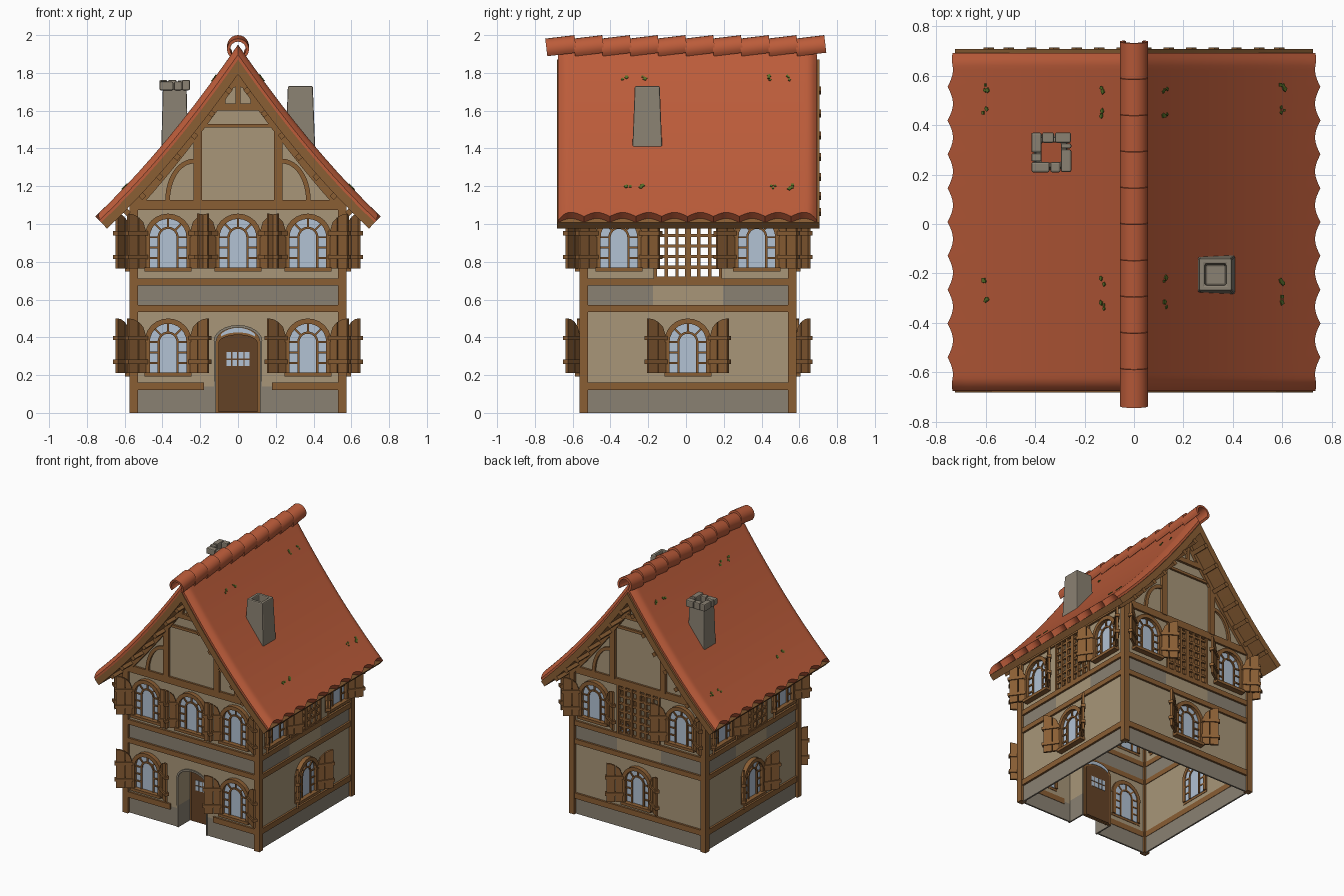
import bpy, bmesh, math, random
from mathutils import Matrix, Vector

if "Cube" in bpy.data.objects:
    bpy.data.objects.remove(bpy.data.objects["Cube"])
random.seed(4)
T, R = Matrix.Translation, Matrix.Rotation
PI = math.pi


def material(name, *rgb):
    lin = [((c / 255 + 0.055) / 1.055) ** 2.4 for c in rgb]
    m = bpy.data.materials.new(name)
    m.diffuse_color = (*lin, 1)
    m.use_nodes = True
    m.node_tree.nodes["Principled BSDF"].inputs["Base Color"].default_value = m.diffuse_color
    return m


TILE = material("roof tile red", 188, 92, 58)
PLASTER = material("beige plaster", 168, 150, 120)
STONE = material("grey stone", 138, 129, 114)
WOOD = material("timber brown", 138, 94, 52)
DARK = material("dark door wood", 100, 66, 38)
GLASS = material("pale blue glass", 178, 194, 212)
MOSS = material("moss green", 88, 112, 40)

parts = {}


def part(name, mat):
    if name not in parts:
        parts[name] = (bmesh.new(), mat)
    return parts[name][0]


def loft(bm, loops, caps=True):
    rings = [[bm.verts.new(p) for p in l] for l in loops]
    n = len(rings[0])
    for a, b in zip(rings, rings[1:]):
        for i in range(n):
            bm.faces.new((a[i], a[(i + 1) % n], b[(i + 1) % n], b[i]))
    if caps:
        bm.faces.new(rings[0])
        bm.faces.new(rings[-1])


def prism(name, mat, M, pts, y0, y1):
    """Extrude an xz outline from y0 to y1."""
    loft(part(name, mat), [[M @ Vector((x, y, z)) for x, z in pts] for y in (y0, y1)])


def box(name, mat, M, x0, x1, y0, y1, z0, z1):
    prism(name, mat, M, [(x0, z0), (x1, z0), (x1, z1), (x0, z1)], y0, y1)


def arc(cx, cz, rx, rz, a0=0, a1=180, n=12):
    return [(cx + rx * math.cos(math.radians(a0 + (a1 - a0) * i / n)),
             cz + rz * math.sin(math.radians(a0 + (a1 - a0) * i / n))) for i in range(n + 1)]


def band(cx, cz, rx, rz, w, a0=0, a1=180, n=12):
    return arc(cx, cz, rx, rz, a0, a1, n) + arc(cx, cz, rx - w, rz - w, a1, a0, n)


# Roof curve helpers
def prof(x):
    return 1.95 - 1.46 * abs(x) + 0.338 * x * x


def slope_at(x):
    return -1.46 + 0.676 * abs(x)


def roof_pt(x, y, t):
    d = slope_at(x)
    L = math.hypot(1, d)
    if abs(x) < 1e-6:
        return (0, y, prof(0) - t * L)
    return (math.copysign(max(0, abs(x) + t * d / L), x), y, prof(x) - t / L)


def on_roof(side, x, y, t):
    return Matrix.Diagonal((side, 1, 1, 1)) @ T(roof_pt(x, y, t)) @ R(math.atan(-slope_at(x)), 4, 'Y')


def roof_slab(name, mat, t0, t1, ys, scallop, edge):
    loops = []
    for y in ys:
        cut = scallop * abs(math.sin(PI * (y - ys[0]) / 0.137))
        d = min(y - ys[0], ys[-1] - y)
        drop = edge * max(0, 1 - d / 0.05) ** 2
        xs = [0.0755 * i for i in range(-10, 11)]
        xs[0] += cut
        xs[-1] -= cut
        loops.append([roof_pt(x, y, t0 + drop) for x in xs] + [roof_pt(x, y, t1) for x in reversed(xs)])
    loft(part(name, mat), loops)


W, YC = 0.555, 0.01                      # wall half width, house centre in y
F0, F1 = -W, -W + 0.012                  # wall faces in side-local y


def window(M, u, z):
    c = z + 0.165
    Mu = M @ T((u, 0, 0))
    prism("window_glass", GLASS, Mu, [(-0.1, z), (0.1, z)] + arc(0, c, 0.1, 0.1), -0.562, -0.536)
    for s in (-1, 1):
        a, b = sorted((s * 0.097, s * 0.122))
        box("window_frames", WOOD, Mu, a, b, -0.585, -0.53, z, c)
        box("window_bars", WOOD, Mu, s * 0.05 - 0.006, s * 0.05 + 0.006, -0.572, -0.53, z, c)
        a, b = sorted((s * 0.05, s * 0.1))
        for h in (0.055, 0.11, 0.165):
            box("window_bars", WOOD, Mu, a, b, -0.57, -0.532, z + h - 0.005, z + h + 0.005)
        # Half-arch shutter standing open, two boards and two battens
        Ms = Mu @ T((s * 0.112, -0.572, z)) @ R(math.radians(-s * 35), 4, 'Z') @ Matrix.Diagonal((s, 1, 1, 1))
        for x0, x1 in ((0.0, 0.058), (0.062, 0.122)):
            top = [(x, 0.165 + math.sqrt(0.125 ** 2 - (0.125 - x) ** 2)) for x in (x1, (x0 + x1) / 2, x0)]
            prism("shutters", WOOD, Ms, [(x0, 0), (x1, 0)] + top, -0.008, 0.008)
        for h in (0.05, 0.175):
            box("shutter_battens", WOOD, Ms, 0.005, 0.132, -0.016, 0.016, h, h + 0.022)
    prism("window_frames", WOOD, Mu, band(0, c, 0.125, 0.125, 0.028), -0.588, -0.53)
    prism("window_bars", WOOD, Mu, band(0, c, 0.056, 0.056, 0.012), -0.572, -0.53)
    for ang in (45, 90, 135):
        Mr = Mu @ T((0, 0, c)) @ R(math.radians(-ang), 4, 'Y')
        box("window_bars", WOOD, Mr, 0.05, 0.1, -0.57, -0.532, -0.005, 0.005)
    box("window_sills", WOOD, Mu, -0.125, 0.125, -0.597, -0.54, z - 0.017, z + 0.004)


for k in range(4):                       # 0 front, 1 right, 2 back, 3 left
    M = T((0, YC, 0)) @ R(k * PI / 2, 4, 'Z')
    box("corner_posts", WOOD, M, 0.53, 0.575, -0.575, -0.53, 0, 1.12)
    for z0, z1 in ((0.535, 0.572), (0.675, 0.712), (1.075, 1.128)):
        box("beams", WOOD, M, -0.535, 0.535, -0.57, -0.538, z0, z1)
    if k == 0:
        # Front: doorway cut out of plinth and plaster
        for a, b in ((-W, -0.125), (0.125, W)):
            box("stone_plinth", STONE, M, a, b, F0, F1, 0, 0.14)
        for a, b in ((-0.535, -0.18), (0.18, 0.535)):
            box("beams", WOOD, M, a, b, -0.57, -0.54, 0.12, 0.162)
        prism("walls", PLASTER, M, [(W, 0.14), (W, 0.55), (-W, 0.55), (-W, 0.14), (-0.125, 0.14)]
              + arc(0, 0.38, 0.125, 0.08, 180, 0) + [(0.125, 0.14)], F0, F1)
        box("stone_band", STONE, M, -W, W, F0, F1, 0.55, 0.69)
        box("walls", PLASTER, M, -W, W, F0, F1, 0.69, 1.12)
        for u in (-0.37, 0.37):
            window(M, u, 0.21)
        for u in (-0.37, 0, 0.37):
            window(M, u, 0.765)
    else:
        box("stone_plinth", STONE, M, -W, W, F0, F1, 0, 0.14)
        box("beams", WOOD, M, -0.535, 0.535, -0.57, -0.54, 0.12, 0.162)
        box("walls", PLASTER, M, -W, W, F0, F1, 0.14, 0.55)
        box("walls", PLASTER, M, -0.185, 0.185, F0, F1, 0.55, 0.69)
        for a, b in ((-W, -0.185), (0.185, W)):
            box("stone_band", STONE, M, a, b, F0, F1, 0.55, 0.69)
        for a, b in ((-W, -0.173), (0.173, W)):
            box("walls", PLASTER, M, a, b, F0, F1, 0.69, 1.12)
        window(M, 0, 0.21)
        for u in (-0.365, 0.365):
            window(M, u, 0.765)
        # Open wooden lattice
        for i in range(7):
            w, x, z = (0.016 if i == 3 else 0.009), -0.1725 + i * 0.0575, 0.715 + i * 0.056
            box("lattice", WOOD, M, x - w, x + w, -0.566, -0.544, 0.7, 1.08)
            box("lattice", WOOD, M, -0.175, 0.175, -0.563, -0.547, z - 0.008, z + 0.008)
    if k % 2 == 0:
        # Gable wall and its timber framing
        xs = [W * i / 10 for i in range(10, -11, -1)]
        prism("gable_walls", PLASTER, M, [(-W, 1.1), (W, 1.1)] + [(x, prof(x) - 0.11) for x in xs], F0, F1)
        prism("gable_rakes", WOOD, M, [(x, prof(x) - 0.12) for x in xs]
              + [(x, prof(x) - 0.195) for x in reversed(xs)], -0.575, -0.55)
        box("gable_beams", WOOD, M, -0.19, 0.19, -0.57, -0.55, 1.51, 1.53)
        box("gable_beams", WOOD, M, -0.14, 0.14, -0.574, -0.55, 1.6, 1.637)
        box("gable_beams", WOOD, M, -0.013, 0.013, -0.572, -0.55, 1.63, 1.8)
        for s in (-1, 1):
            Mm = M @ Matrix.Diagonal((s, 1, 1, 1))
            box("gable_beams", WOOD, Mm, 0.19, 0.235, -0.575, -0.55, 1.12, 1.5)
            prism("gable_braces", WOOD, Mm, band(0.235, 1.125, 0.15, 0.22, 0.025, 0, 90), -0.57, -0.55)
            prism("gable_braces", WOOD, Mm, band(0, 1.635, 0.085, 0.11, 0.018, 0, 90), -0.57, -0.55)

# Door recess, frame, door leaf and panes
M = T((0, YC, 0))
for s in (-1, 1):
    a, b = sorted((s * 0.116, s * 0.127))
    box("door_recess_stone", STONE, M, a, b, -0.562, -0.41, 0, 0.165)
    box("door_recess_plaster", PLASTER, M, a, b, -0.556, -0.41, 0.165, 0.38)
    box("door_frame_edge", STONE, M, a, b, -0.564, -0.55, 0.165, 0.38)
prism("door_recess_plaster", PLASTER, M, band(0, 0.38, 0.127, 0.083, 0.011), -0.556, -0.41)
prism("door_frame_edge", STONE, M, band(0, 0.38, 0.129, 0.085, 0.014), -0.564, -0.55)
prism("door_frame", WOOD, M, [(-0.12, 0), (0.12, 0)] + arc(0, 0.38, 0.12, 0.078), -0.418, -0.4)
prism("door", DARK, M, [(-0.104, 0.005), (0.104, 0.005)] + arc(0, 0.37, 0.104, 0.045), -0.428, -0.395)
prism("door_transom_glass", GLASS, M, arc(0, 0.38, 0.105, 0.07, 30, 150) + arc(0, 0.38, 0.105, 0.046, 150, 30),
      -0.423, -0.395)
for i in range(4):
    for j in range(2):
        x, z = -0.062 + i * 0.032, 0.247 + j * 0.042
        box("door_panes", GLASS, M, x, x + 0.026, -0.432, -0.392, z, z + 0.034)

# Roof: tiled layer with scalloped eaves on a timber layer
roof_slab("roof_tiles", TILE, 0.0, 0.05, [-0.677 + 1.37 * i / 80 for i in range(81)], 0.022, 0.03)
roof_slab("roof_boards", WOOD, 0.045, 0.09, [-0.682, 0.708], 0, 0)
for s in (-1, 1):
    for x in (0.13, 0.22, 0.31, 0.4, 0.49, 0.58, 0.66):
        for y0, y1 in ((-0.67, -0.54), (0.56, 0.715)):
            box("purlin_ends", WOOD, on_roof(s, x, 0, 0.1), -0.015, 0.015, y0, y1, -0.015, 0.015)
    # Moss tufts
    for x, y in ((0.125, -0.23), (0.125, -0.33), (0.125, 0.45), (0.125, 0.55), (0.6, -0.23),
                 (0.6, -0.31), (0.6, 0.46), (0.6, 0.55)):
        for i in range(3):
            dx, dy, r = random.uniform(-.014, .014), random.uniform(-.016, .016), random.uniform(.005, .009)
            box("moss", MOSS, on_roof(s, x, y, 0) @ T((dx, dy, 0)) @ R(i, 4, 'Z'), -r, r, -r, r, -0.002, 0.005)

# Overlapping ridge tiles
for i in range(10):
    prism("ridge_tiles", TILE, T((0, -0.661 + i * 0.1469, 1.934)) @ R(0.12, 4, 'X'),
          band(0, 0, 0.058, 0.057, 0.016, -40, 220, 16), -0.078, 0.078)


# Chimneys
def square_tube(name, cx, cy, levels, closed):
    loops = [[(cx + sx * h, cy + sy * h, z) for sx, sy in ((-1, -1), (1, -1), (1, 1), (-1, 1))] for z, h in levels]
    loft(part(name, STONE), loops, closed)


square_tube("chimney_right", 0.33, -0.205, [(1.37, 0.08), (1.73, 0.066), (1.73, 0.043), (1.66, 0.04)], True)
square_tube("chimney_left", -0.335, 0.29, [(1.37, 0.072), (1.715, 0.063), (1.715, 0.04), (1.4, 0.04)], False)
for k in range(4):
    M = T((-0.335, 0.29, 0)) @ R(k * PI / 2, 4, 'Z')
    mid = random.uniform(-0.03, 0.02)
    for a, b in ((-0.08, mid - 0.002), (mid + 0.002, 0.037)):
        box("chimney_cap_stones", STONE, M, a, b, -0.081, -0.039, 1.708, 1.752 + random.uniform(0, 0.012))

# Turn every part into an object
for name, (bm, mat) in parts.items():
    bmesh.ops.recalc_face_normals(bm, faces=bm.faces)
    me = bpy.data.meshes.new(name)
    bm.to_mesh(me)
    bm.free()
    me.materials.append(mat)
    ob = bpy.data.objects.new(name, me)
    bpy.context.collection.objects.link(ob)
    if name.startswith("chimney"):
        bev = ob.modifiers.new("soft edges", 'BEVEL')
        bev.width, bev.segments = 0.007, 2
    if name in ("roof_tiles", "roof_boards", "ridge_tiles"):
        bpy.ops.object.select_all(action='DESELECT')
        ob.select_set(True)
        bpy.context.view_layer.objects.active = ob
        bpy.ops.object.shade_smooth_by_angle(angle=math.radians(30))
